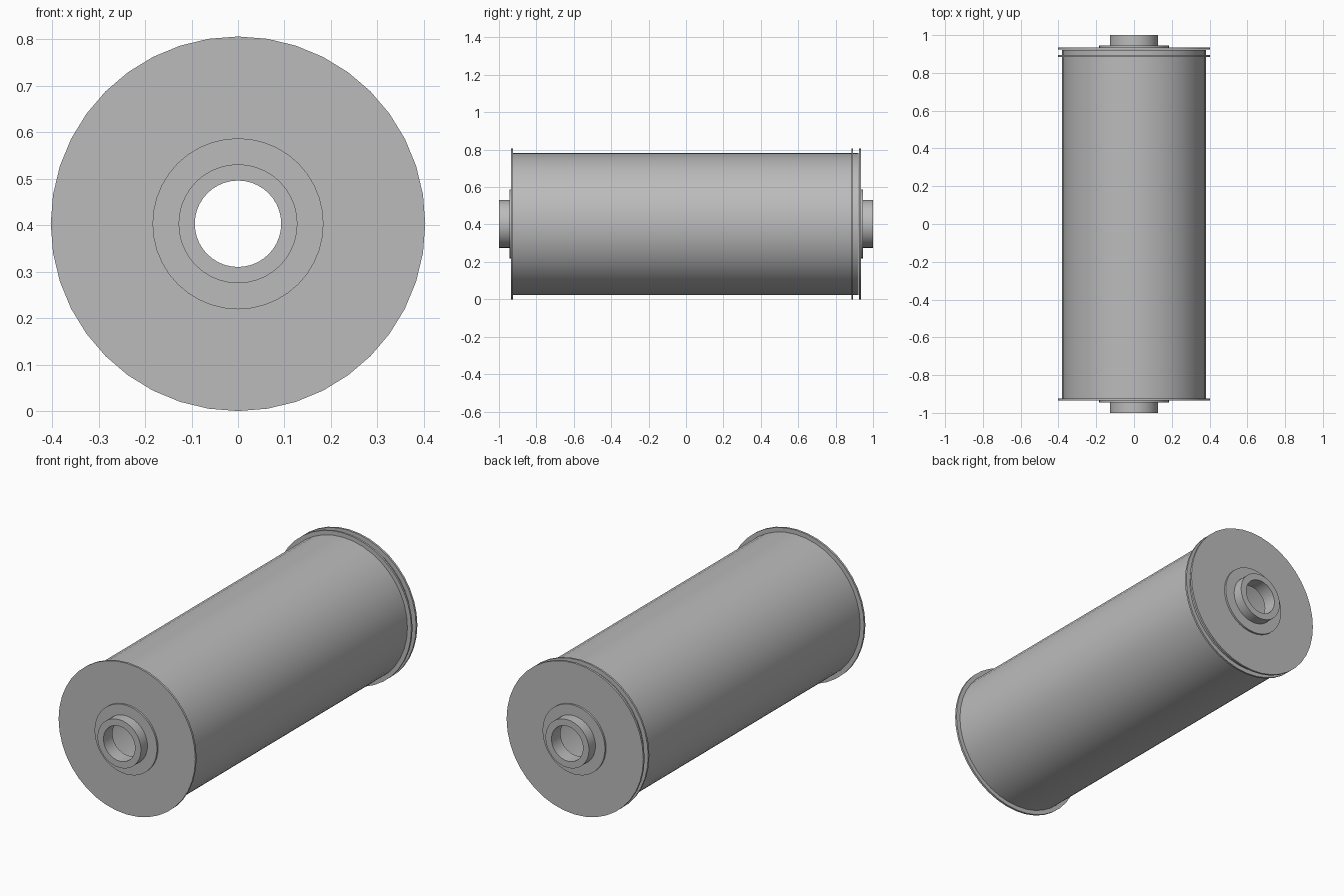
import bpy, bmesh, math

AXIS_Z = 0.403

if "Cube" in bpy.data.objects:
    bpy.data.objects.remove(bpy.data.objects["Cube"])

steel = bpy.data.materials.new("plain grey steel")
steel.use_nodes = True
grey = (0.5, 0.5, 0.5, 1)
steel.diffuse_color = grey
steel.node_tree.nodes["Principled BSDF"].inputs["Base Color"].default_value = grey


def ring(name, inner, outer, y0, y1, sides=40):
    """Closed tube around the drum's long axis."""
    bm = bmesh.new()
    loops = []
    for r, y in ((inner, y0), (outer, y0), (outer, y1), (inner, y1)):
        angles = [math.tau * i / sides for i in range(sides)]
        loops.append([bm.verts.new((r * math.sin(a), y, AXIS_Z + r * math.cos(a))) for a in angles])
    for k in range(4):
        a, b = loops[k], loops[(k + 1) % 4]
        for i in range(sides):
            j = (i + 1) % sides
            bm.faces.new((a[i], a[j], b[j], b[i]))
    bmesh.ops.recalc_face_normals(bm, faces=bm.faces)
    mesh = bpy.data.meshes.new(name)
    bm.to_mesh(mesh)
    bm.free()
    mesh.materials.append(steel)
    obj = bpy.data.objects.new(name, mesh)
    bpy.context.collection.objects.link(obj)
    bpy.ops.object.select_all(action="DESELECT")
    obj.select_set(True)
    bpy.context.view_layer.objects.active = obj
    bpy.ops.object.shade_smooth_by_angle(angle=math.radians(30))


# Hollow drum shell, with a rim for the lid at the back
ring("drum_shell", 0.372, 0.38, -0.926, 0.922)
ring("back_rim", 0.376, 0.403, 0.884, 0.894)

# End plate, raised collar and open pipe neck at each end
for name, s in (("front", -1), ("back", 1)):
    ring(name + "_end_plate", 0.093, 0.403, s * 0.924, s * 0.935)
    ring(name + "_collar", 0.093, 0.184, s * 0.934, s * 0.945)
    ring(name + "_neck", 0.093, 0.128, s * 0.944, s * 1.0)
